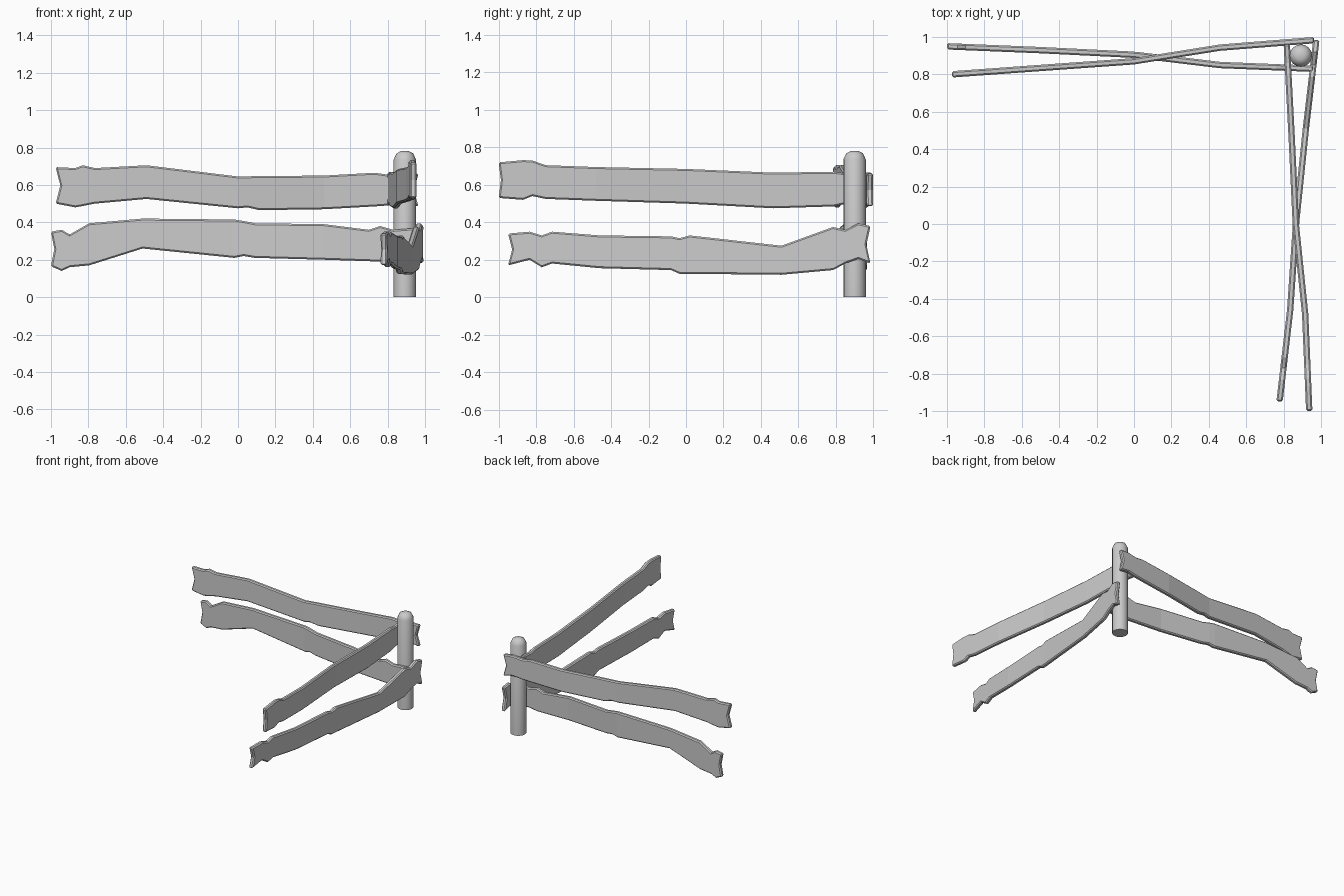
import bpy, bmesh, math

if "Cube" in bpy.data.objects:
    bpy.data.objects.remove(bpy.data.objects["Cube"])

THICK = 0.034


def lerp_path(path, u):
    for (a, va), (b, vb) in zip(path, path[1:]):
        if u <= b:
            return va + (vb - va) * (u - a) / (b - a)
    return path[-1][1]


def make_object(name, bm):
    bmesh.ops.recalc_face_normals(bm, faces=bm.faces)
    mesh = bpy.data.meshes.new(name)
    bm.to_mesh(mesh)
    bm.free()
    obj = bpy.data.objects.new(name, mesh)
    bpy.context.collection.objects.link(obj)
    return obj


def plank(name, axis, stations, path, notch):
    """Stations are (along, top, bottom); path gives the sideways drift."""
    bm = bmesh.new()
    rings = []
    for i, (u, top, bot) in enumerate(stations):
        # ends are cut with a shallow V notch
        um = u + (notch if i == 0 else -notch if i == len(stations) - 1 else 0)
        ring = []
        for side, uu, z in ((-1, u, bot), (1, u, bot), (1, um, (top + bot) / 2),
                            (1, u, top), (-1, u, top), (-1, um, (top + bot) / 2)):
            v = lerp_path(path, uu) + side * THICK / 2
            ring.append(bm.verts.new((uu, v, z) if axis == 'X' else (v, uu, z)))
        rings.append(ring)
    for a, b in zip(rings, rings[1:]):
        for k in range(6):
            n = (k + 1) % 6
            bm.faces.new((a[k], a[n], b[n], b[k]))
    for r in (rings[0], rings[-1]):
        bm.faces.new((r[0], r[1], r[2], r[5]))
        bm.faces.new((r[5], r[2], r[3], r[4]))
    obj = make_object(name, bm)
    bev = obj.modifiers.new("chamfer", 'BEVEL')
    bev.width = 0.008
    bev.segments = 1
    bev.limit_method = 'ANGLE'
    bev.angle_limit = math.radians(60)
    return obj


# Rails running left to right
plank("back_upper_rail", 'X',
      [(-.975, .695, .50), (-.87, .69, .48), (-.83, .705, .487), (-.765, .69, .50),
       (-.49, .705, .525), (0, .645, .475), (.05, .646, .48), (.115, .647, .465),
       (.46, .65, .47), (.73, .665, .485), (.80, .655, .49), (.88, .665, .50), (.965, .66, .485)],
      [(-.975, .80), (-.49, .835), (0, .87), (.46, .943), (.965, .983)], .025)
plank("back_lower_rail", 'X',
      [(-1, .35, .165), (-.943, .36, .14), (-.90, .335, .16), (-.795, .395, .17),
       (-.51, .42, .26), (-.02, .415, .21), (.03, .407, .22), (.09, .395, .21),
       (.46, .39, .20), (.70, .36, .192), (.76, .38, .19), (.83, .36, .20), (.96, .37, .19)],
      [(-1, .95), (-.51, .93), (0, .905), (.46, .85), (.96, .83)], .018)

# Rails running front to back
plank("side_upper_rail", 'Y',
      [(-1, .72, .53), (-.87, .732, .52), (-.82, .73, .54), (-.75, .705, .525),
       (-.48, .695, .515), (0, .685, .50), (.465, .665, .475), (.79, .67, .485),
       (.86, .66, .50), (.96, .67, .49)],
      [(-1, .937), (-.48, .915), (0, .865), (.465, .843), (.96, .817)], .012)
plank("side_lower_rail", 'Y',
      [(-.95, .34, .17), (-.835, .35, .20), (-.77, .33, .16), (-.715, .35, .18),
       (-.46, .33, .155), (-.08, .325, .145), (-.035, .315, .125), (.02, .33, .125),
       (.51, .275, .12), (.785, .375, .145), (.85, .36, .18), (.92, .395, .205), (.985, .38, .18)],
      [(-.95, .778), (-.46, .835), (0, .866), (.46, .913), (.985, .975)], .022)

# Corner post with rounded top
bm = bmesh.new()
N = 16
rings = []
for r, z in ((.06, 0), (.06, .735), (.045, .768), (.022, .78)):
    rings.append([bm.verts.new((.892 + r * math.cos(2 * math.pi * k / N),
                                .90 + r * math.sin(2 * math.pi * k / N), z)) for k in range(N)])
for a, b in zip(rings, rings[1:]):
    for k in range(N):
        n = (k + 1) % N
        bm.faces.new((a[k], a[n], b[n], b[k]))
bm.faces.new(rings[0])
bm.faces.new(rings[-1])
post = make_object("corner_post", bm)
bpy.context.view_layer.objects.active = post
post.select_set(True)
bpy.ops.object.shade_smooth_by_angle(angle=math.radians(50))
